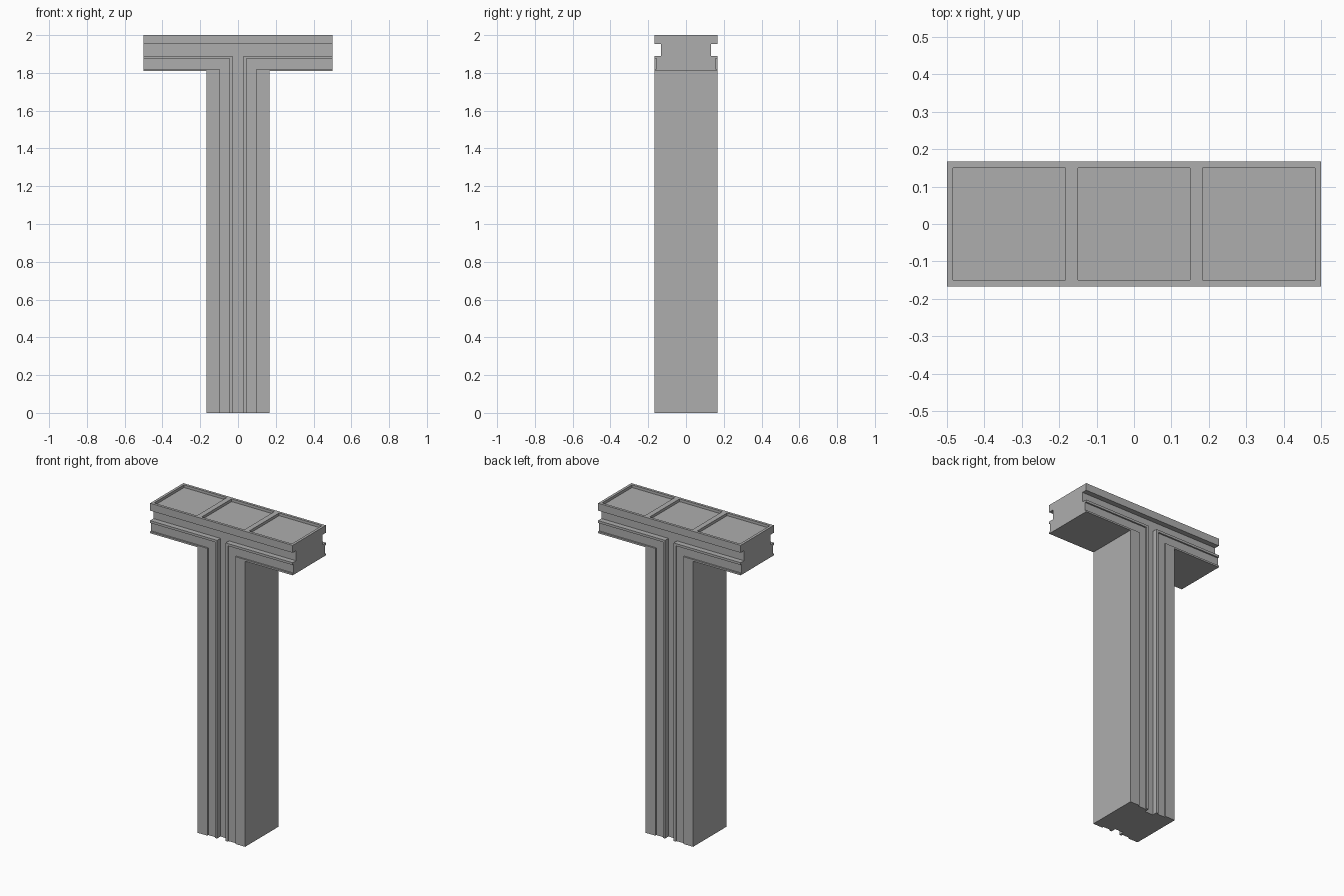
import bpy
import bmesh

cube = bpy.data.objects.get("Cube")
if cube:
    bpy.data.objects.remove(cube)

stone = bpy.data.materials.new("stone grey")
stone.use_nodes = True
grey = (0.42, 0.42, 0.42, 1)
stone.diffuse_color = grey
stone.node_tree.nodes["Principled BSDF"].inputs["Base Color"].default_value = grey


def prism(bm, outline, y0, y1):
    """Extrude an (x, z) outline from y0 to y1."""
    face = bm.faces.new([bm.verts.new((x, y0, z)) for x, z in outline])
    moved = bmesh.ops.extrude_face_region(bm, geom=[face])["geom"]
    verts = [v for v in moved if isinstance(v, bmesh.types.BMVert)]
    bmesh.ops.translate(bm, verts=verts, vec=(0, y1 - y0, 0))


def finish(bm, name):
    bmesh.ops.recalc_face_normals(bm, faces=bm.faces)
    mesh = bpy.data.meshes.new(name)
    bm.to_mesh(mesh)
    bm.free()
    mesh.materials.append(stone)
    obj = bpy.data.objects.new(name, mesh)
    bpy.context.scene.collection.objects.link(obj)
    return obj


def mirrored(half):
    """Complete a right-hand outline with its reflection in x."""
    return half + [(-x, z) for x, z in reversed(half)]


HALF = 1 / 6      # half the column width and depth
UNDER = 1.81      # underside of the head

# T-shaped body
bm = bmesh.new()
prism(bm, mirrored([(HALF, 0), (HALF, UNDER), (0.5, UNDER), (0.5, 2)]), -HALF, HALF)
body = finish(bm, "column_and_head")

# Channels on front and back, and square panels sunk into the top
bm = bmesh.new()
channel = mirrored([(0.03, -0.1), (0.03, 1.89), (0.6, 1.89), (0.6, 1.953)])
groove = [(0.045, -0.1), (0.045, 1.875), (0.6, 1.875),
          (0.6, 1.821), (0.098, 1.821), (0.098, -0.1)]
for side in (-1, 1):
    prism(bm, channel, side * 0.133, side * 0.3)
    for flip in (-1, 1):
        prism(bm, [(flip * x, z) for x, z in groove], side * 0.157, side * 0.3)
for cx in (-1 / 3, 0, 1 / 3):
    prism(bm, [(cx - 0.15, 1.983), (cx + 0.15, 1.983),
               (cx + 0.15, 2.1), (cx - 0.15, 2.1)], -0.15, 0.15)
cutter = finish(bm, "channel_cutter")
cutter.hide_render = True

# Carve the body, then drop the cutter
carve = body.modifiers.new("carve", "BOOLEAN")
carve.operation = "DIFFERENCE"
carve.solver = "EXACT"
carve.object = cutter
bpy.context.view_layer.update()
graph = bpy.context.evaluated_depsgraph_get()
carved = bpy.data.meshes.new_from_object(body.evaluated_get(graph))
body.modifiers.clear()
body.data = carved
bpy.data.objects.remove(cutter)
